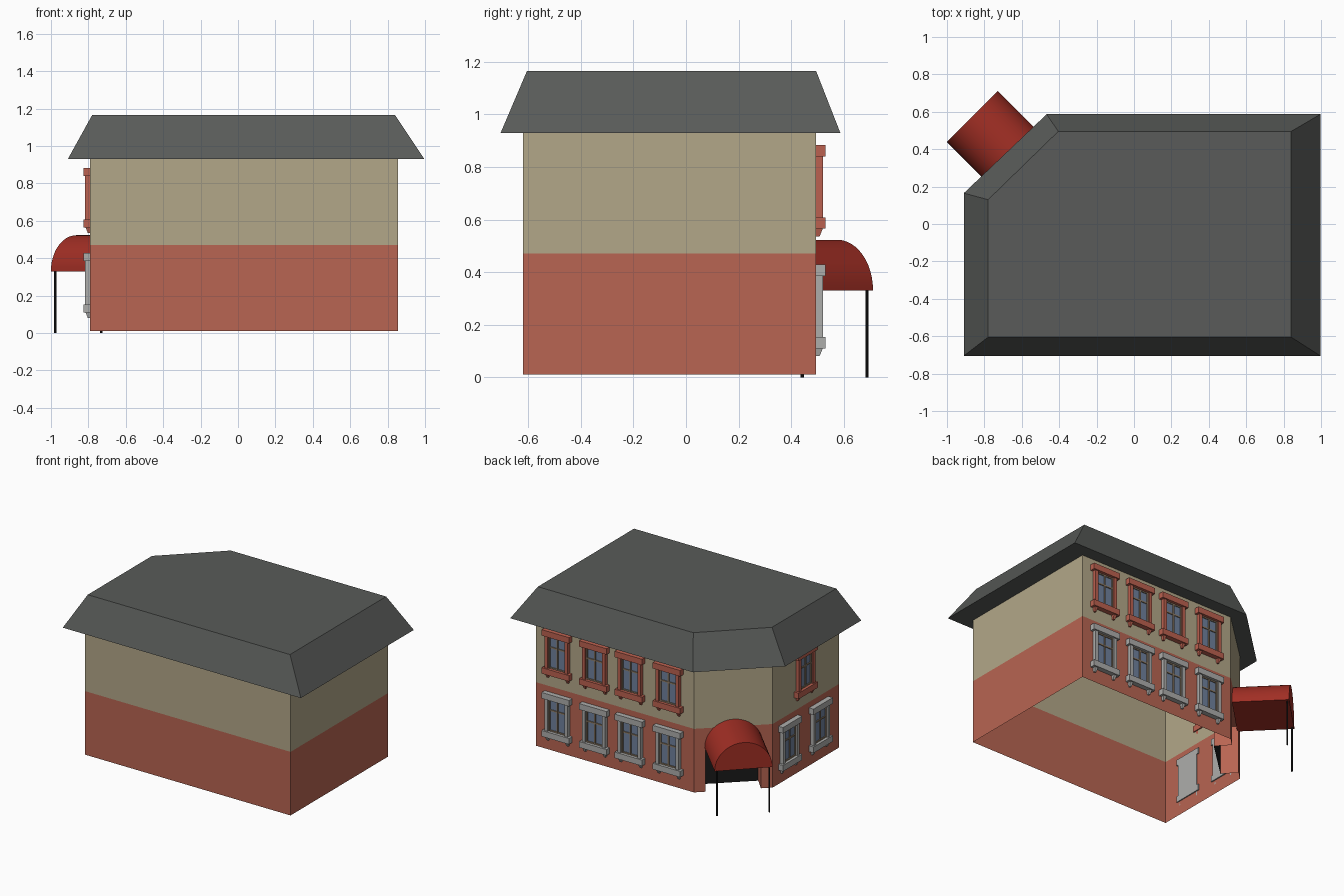
import bpy, bmesh, math
from mathutils import Vector, Matrix

if "Cube" in bpy.data.objects:
    bpy.data.objects.remove(bpy.data.objects["Cube"])


def mat(name, rgb):
    m = bpy.data.materials.new(name)
    m.diffuse_color = (*rgb, 1)
    m.use_nodes = True
    m.node_tree.nodes["Principled BSDF"].inputs["Base Color"].default_value = m.diffuse_color
    return m


BRICK = mat("brick_red", (0.48, 0.13, 0.085))
PLASTER = mat("plaster_beige", (0.45, 0.39, 0.25))
SLATE = mat("roof_grey", (0.10, 0.105, 0.10))
AWNING = mat("awning_red", (0.36, 0.028, 0.018))
STONE = mat("stone_grey", (0.42, 0.42, 0.41))
TRIM_RED = mat("trim_red", (0.50, 0.12, 0.08))
SASH = mat("sash_tan", (0.28, 0.21, 0.14))
GLASS = mat("glass_blue", (0.16, 0.22, 0.34))
BLACK = mat("black", (0.01, 0.01, 0.01))


def mesh_from(bm, name, material):
    me = bpy.data.meshes.new(name)
    bm.to_mesh(me)
    bm.free()
    me.materials.append(material)
    return me


def add(name, me, matrix=Matrix()):
    ob = bpy.data.objects.new(name, me)
    bpy.context.collection.objects.link(ob)
    ob.matrix_world = matrix
    return ob


def quad(bm, pts):
    bm.faces.new([bm.verts.new(p) for p in pts])


def wall(bm, p, q, z0, z1):
    quad(bm, [(*p, z0), (*q, z0), (*q, z1), (*p, z1)])


def box(bm, x0, x1, y0, y1, z0, z1, taper=1.0):
    """Box from limits; taper narrows the bottom."""
    r = bmesh.ops.create_cube(bm, size=1)
    for v in r["verts"]:
        k = taper if v.co.z < 0 else 1
        v.co = ((x0 + x1) / 2 + v.co.x * (x1 - x0) * k,
                y0 + (v.co.y + 0.5) * (y1 - y0) * k,
                z0 + (v.co.z + 0.5) * (z1 - z0))


def loft(lower, upper):
    """Closed solid between two matching loops of 3D points."""
    bm = bmesh.new()
    a = [bm.verts.new(p) for p in lower]
    b = [bm.verts.new(p) for p in upper]
    n = len(a)
    for i in range(n):
        j = (i + 1) % n
        bm.faces.new((a[i], a[j], b[j], b[i]))
    bm.faces.new(a[::-1])
    bm.faces.new(b)
    bmesh.ops.recalc_face_normals(bm, faces=bm.faces)
    return bm


# Footprint, counter-clockwise, with the cut corner between the last two points
foot = [Vector(p) for p in
        ((-0.79, -0.62), (0.855, -0.62), (0.855, 0.495), (-0.41, 0.495), (-0.79, 0.137))]
A, B = foot[3], foot[4]
Z0, ZMID, ZTOP = 0.01, 0.47, 0.93

# Upper walls
bm = bmesh.new()
for i in range(5):
    wall(bm, foot[i], foot[(i + 1) % 5], ZMID, ZTOP)
add("upper_walls", mesh_from(bm, "upper_walls", PLASTER))

# Lower walls, with a recessed doorway in the cut corner
d = (B - A).normalized()
inward = Vector((-d.y, d.x)) * 0.12
P, Q = A.lerp(B, 0.15), A.lerp(B, 0.85)
DOOR_H = 0.36
bm = bmesh.new()
for i in (0, 1, 2, 4):
    wall(bm, foot[i], foot[(i + 1) % 5], Z0, ZMID)
for p, q, z0, z1 in ((A, P, Z0, ZMID), (Q, B, Z0, ZMID), (P, Q, DOOR_H, ZMID),
                     (P, P + inward, Z0, DOOR_H), (Q + inward, Q, Z0, DOOR_H)):
    wall(bm, p, q, z0, z1)
quad(bm, [(*v, DOOR_H) for v in (P, Q, Q + inward, P + inward)])
add("lower_walls", mesh_from(bm, "lower_walls", BRICK))

bm = bmesh.new()
wall(bm, P + inward, Q + inward, Z0, DOOR_H)
add("door", mesh_from(bm, "door", BLACK))

# Hipped flat-top roof
eave = [(-0.91, -0.705), (0.997, -0.705), (0.997, 0.587), (-0.467, 0.587), (-0.91, 0.165)]
deck = [(-0.78, -0.605), (0.84, -0.605), (0.84, 0.495), (-0.405, 0.495), (-0.78, 0.13)]
bm = loft([(*p, ZTOP) for p in eave], [(*p, 1.165) for p in deck])
add("roof", mesh_from(bm, "roof", SLATE))


# Window parts: x along the wall, y outward, z as on the ground floor
def trim_mesh(name, material):
    bm = bmesh.new()
    box(bm, -0.085, 0.085, -0.008, 0.004, 0.14, 0.40)          # backing
    for s in (-1, 1):
        cx = s * 0.08
        box(bm, cx - 0.012, cx + 0.012, -0.008, 0.027, 0.15, 0.39)   # side posts
        box(bm, cx - 0.013, cx + 0.013, 0, 0.026, 0.08, 0.112, 0.5)  # brackets
    box(bm, -0.11, 0.11, -0.008, 0.036, 0.385, 0.428)          # lintel
    box(bm, -0.11, 0.11, -0.008, 0.036, 0.11, 0.153)           # sill
    return mesh_from(bm, name, material)


bm = bmesh.new()
for x in (-0.064, 0, 0.064):
    box(bm, x - 0.005, x + 0.005, 0.002, 0.016, 0.15, 0.39)
for z in (0.157, 0.305, 0.381):
    box(bm, -0.068, 0.068, 0.002, 0.015, z - 0.005, z + 0.005)
sash = mesh_from(bm, "window_sash", SASH)
bm = bmesh.new()
box(bm, -0.07, 0.07, 0.002, 0.009, 0.15, 0.39)
glass = mesh_from(bm, "window_glass", GLASS)
stone_trim = trim_mesh("stone_window_trim", STONE)
red_trim = trim_mesh("red_window_trim", TRIM_RED)


def window(x, y, z, turn, trim):
    m = Matrix.Translation((x, y, z)) @ Matrix.Rotation(turn, 4, "Z")
    for name, me in (("window_trim", trim), ("window_sash", sash), ("window_glass", glass)):
        add(name, me, m)


UP = 0.455
for x in (0.675, 0.375, 0.09, -0.215):
    window(x, 0.495, 0, 0, stone_trim)
    window(x, 0.495, UP, 0, red_trim)
for y in (-0.04, -0.39):
    window(-0.79, y, 0, math.pi / 2, stone_trim)
window(-0.79, -0.22, UP, math.pi / 2, red_trim)

# Barrel awning over the door, pointing 45 degrees out from the corner
R = 0.193
arc = [(R * math.cos(math.pi * i / 24), 0.33 + R * math.sin(math.pi * i / 24)) for i in range(25)]
bm = loft([(u, 0, z) for u, z in arc], [(u, -0.375, z) for u, z in arc])
place = Matrix.Translation((-0.864, 0.575, 0)) @ Matrix.Rotation(math.pi / 4, 4, "Z")
awning = add("awning", mesh_from(bm, "awning", AWNING), place)
bpy.context.view_layer.objects.active = awning
awning.select_set(True)
bpy.ops.object.shade_smooth_by_angle(angle=math.radians(40))

# Awning posts
bm = bmesh.new()
bmesh.ops.create_cone(bm, cap_ends=True, segments=10, radius1=0.006, radius2=0.006, depth=0.34)
post = mesh_from(bm, "awning_post", BLACK)
for s in (-1, 1):
    add("awning_post", post, place @ Matrix.Translation((s * 0.174, -0.014, 0.17)))
